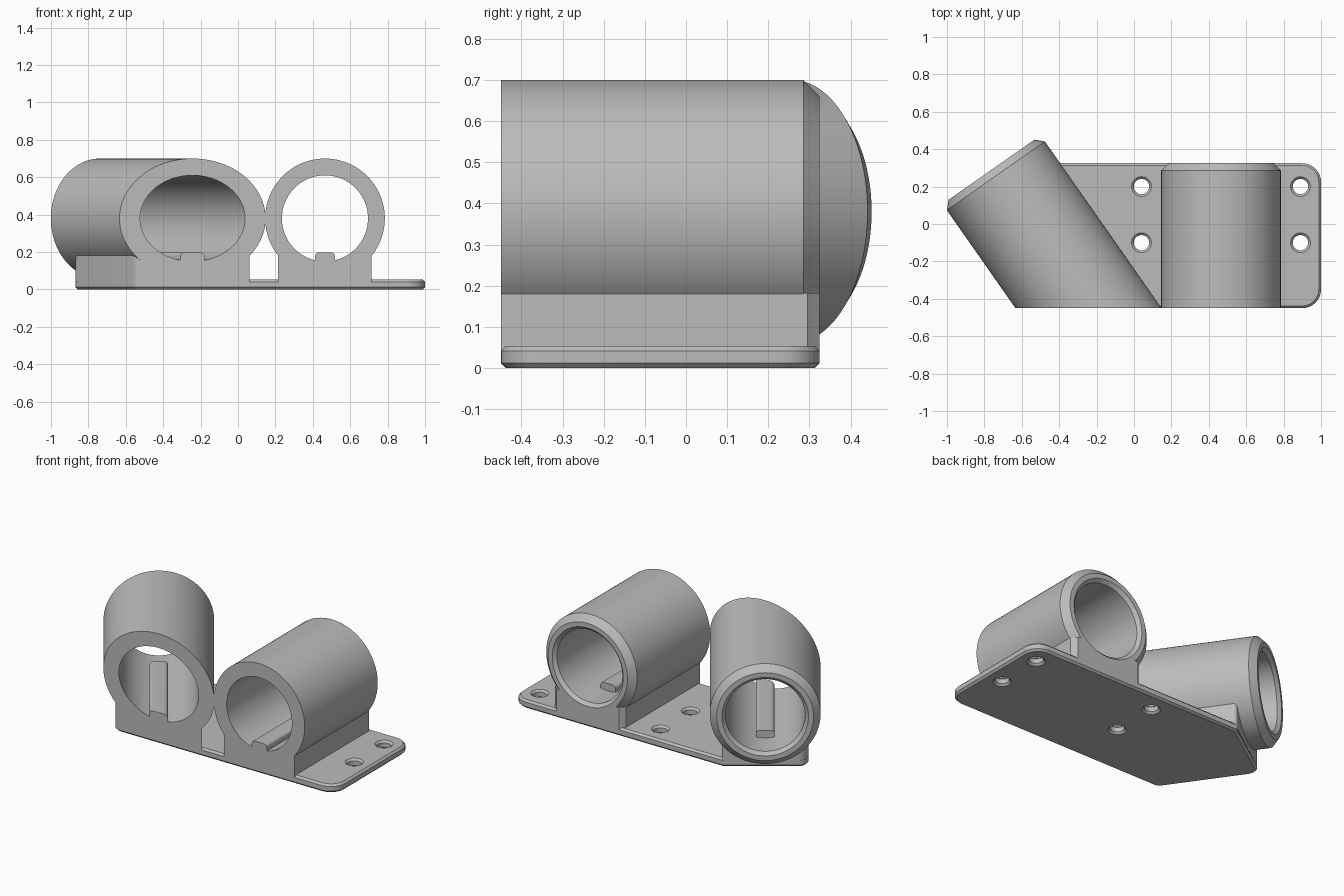
import bpy
import bmesh
import math
from mathutils import Matrix, Vector

old = bpy.data.objects.get("Cube")
if old:
    bpy.data.objects.remove(old, do_unlink=True)

FRONT, LENGTH, AXIS_Z = -0.45, 0.775, 0.38
OUTER, BORE, CHAMFER = 0.32, 0.23, 0.04
ANGLE = math.radians(35)

grey = bpy.data.materials.new("plain grey")
grey.use_nodes = True
grey.diffuse_color = (0.5, 0.5, 0.5, 1)
grey.node_tree.nodes["Principled BSDF"].inputs["Base Color"].default_value = (0.5, 0.5, 0.5, 1)


def finish(name, bm, matrix=Matrix()):
    bmesh.ops.recalc_face_normals(bm, faces=bm.faces)
    mesh = bpy.data.meshes.new(name)
    bm.transform(matrix)
    bm.to_mesh(mesh)
    bm.free()
    mesh.materials.append(grey)
    obj = bpy.data.objects.new(name, mesh)
    bpy.context.collection.objects.link(obj)
    return obj


def activate(obj):
    bpy.ops.object.select_all(action='DESELECT')
    obj.select_set(True)
    bpy.context.view_layer.objects.active = obj


def smooth(obj):
    activate(obj)
    bpy.ops.object.shade_smooth_by_angle(angle=math.radians(30))


def cut(obj, cutter):
    cutter.hide_render = True
    mod = obj.modifiers.new("cut", 'BOOLEAN')
    mod.operation, mod.solver, mod.object = 'DIFFERENCE', 'EXACT', cutter
    activate(obj)
    bpy.ops.object.modifier_apply(modifier=mod.name)
    bpy.data.objects.remove(cutter, do_unlink=True)


def rounded(corners, steps=8):
    """Outline from (x, y, radius) corners; steps=1 gives a straight chamfer."""
    out = []
    for i, (x, y, r) in enumerate(corners):
        p = Vector((x, y))
        if not r:
            out.append(p)
            continue
        a = Vector(corners[i - 1][:2]) - p
        b = Vector(corners[(i + 1) % len(corners)][:2]) - p
        half = a.angle(b) / 2
        d = r / math.tan(half)
        a, b, w = p + a.normalized() * d, p + b.normalized() * d, math.sin(half)
        for k in range(steps + 1):
            t = k / steps
            c = ((1 - t) ** 2, 2 * w * t * (1 - t), t * t)
            out.append((a * c[0] + p * c[1] + b * c[2]) / sum(c))
    return out


def prism(outline, z0, z1):
    bm = bmesh.new()
    face = bm.faces.new([bm.verts.new((p[0], p[1], z0)) for p in outline])
    ext = bmesh.ops.extrude_face_region(bm, geom=[face])
    top = [v for v in ext["geom"] if isinstance(v, bmesh.types.BMVert)]
    bmesh.ops.translate(bm, verts=top, vec=(0, 0, z1 - z0))
    return bm


def lathe(profile, segs=96, closed=True):
    """Revolve (radius, distance) pairs about the local y axis."""
    bm = bmesh.new()
    rings = []
    for r, t in profile:
        rings.append([bm.verts.new((r * math.cos(2 * math.pi * k / segs), t,
                                    r * math.sin(2 * math.pi * k / segs))) for k in range(segs)])
    for i in range(len(rings) if closed else len(rings) - 1):
        a, b = rings[i], rings[(i + 1) % len(rings)]
        for k in range(segs):
            n = (k + 1) % segs
            bm.faces.new((a[k], a[n], b[n], b[k]))
    if not closed:
        bm.faces.new(rings[0])
        bm.faces.new(rings[-1])
    return bm


def mitre(bm, angle):
    """Slide the front vertices so a turned part ends flush with the front."""
    for v in bm.verts:
        if abs(v.co.y) < 1e-6:
            v.co.y = -v.co.x * math.tan(angle)


def holder(name, x, angle, length, foot, steps, key_end):
    ground = Matrix.Translation((x, FRONT, 0)) @ Matrix.Rotation(angle, 4, 'Z')
    axis = ground @ Matrix.Translation((0, 0, AXIS_Z))

    # hollow tube with bevelled rear rim
    tube = lathe([(BORE, 0), (OUTER, 0), (OUTER, length - CHAMFER), (OUTER - CHAMFER, length),
                  (BORE + 0.02, length), (BORE, length - 0.02)])
    mitre(tube, angle)
    smooth(finish(name + "_tube", tube, axis))

    # saddle under the tube, hollowed to stay clear of the bore
    slope = math.tan(angle)
    foot = [(px, -px * slope if abs(py) < 1e-6 else py, r) for px, py, r in foot]
    saddle = finish(name + "_saddle", prism(rounded(foot, steps), 0.02, 0.182), ground)
    cut(saddle, finish("bore_cutter", lathe([(0.28, -1), (0.28, 2)], closed=False), axis))
    smooth(saddle)

    # locating key along the bottom of the bore
    w, low, high = 0.053, -0.245, -0.182
    section = rounded([(-w, low, 0), (w, low, 0), (w, high, 0.02), (-w, high, 0.02)], 5)
    key = prism(section, 0, key_end)
    key.transform(Matrix(((1, 0, 0, 0), (0, 0, 1, 0), (0, 1, 0, 0), (0, 0, 0, 1))))
    mitre(key, angle)
    smooth(finish(name + "_key", key, axis))


HALF = 0.25
holder("straight", 0.465, 0, LENGTH,
       [(-HALF, 0, 0), (HALF, 0, 0), (HALF, LENGTH, 0.03), (-HALF, LENGTH, 0.03)], 1, 0.57)
holder("angled", -0.243, ANGLE, 0.904,
       [(-HALF, 0, 0.06), (HALF, 0, 0), (HALF, LENGTH, 0.02), (-HALF, LENGTH, 0.06)], 8, 0.7)

# base plate with softened edges
BACK = FRONT + LENGTH
bm = prism(rounded([(1, FRONT, 0.1), (1, BACK, 0.1), (-0.483, BACK, 0),
                    (-0.893, 0.042, 0.06), (-0.548, FRONT, 0.06)]), 0, 0.053)
rim = [e for e in bm.edges if abs(e.verts[0].co.z - e.verts[1].co.z) < 1e-6]
bmesh.ops.bevel(bm, geom=rim, offset=0.012, segments=1, affect='EDGES')
plate = finish("base_plate", bm)

# screw holes, flared at both faces
for hx in (0.04, 0.89):
    for hy in (-0.1, 0.2):
        drill = lathe([(0.063, -0.01), (0.041, 0.012), (0.041, 0.041), (0.063, 0.063)], 40, False)
        turn = Matrix.Translation((hx, hy, 0)) @ Matrix.Rotation(math.pi / 2, 4, 'X')
        cut(plate, finish("hole_cutter", drill, turn))
smooth(plate)
